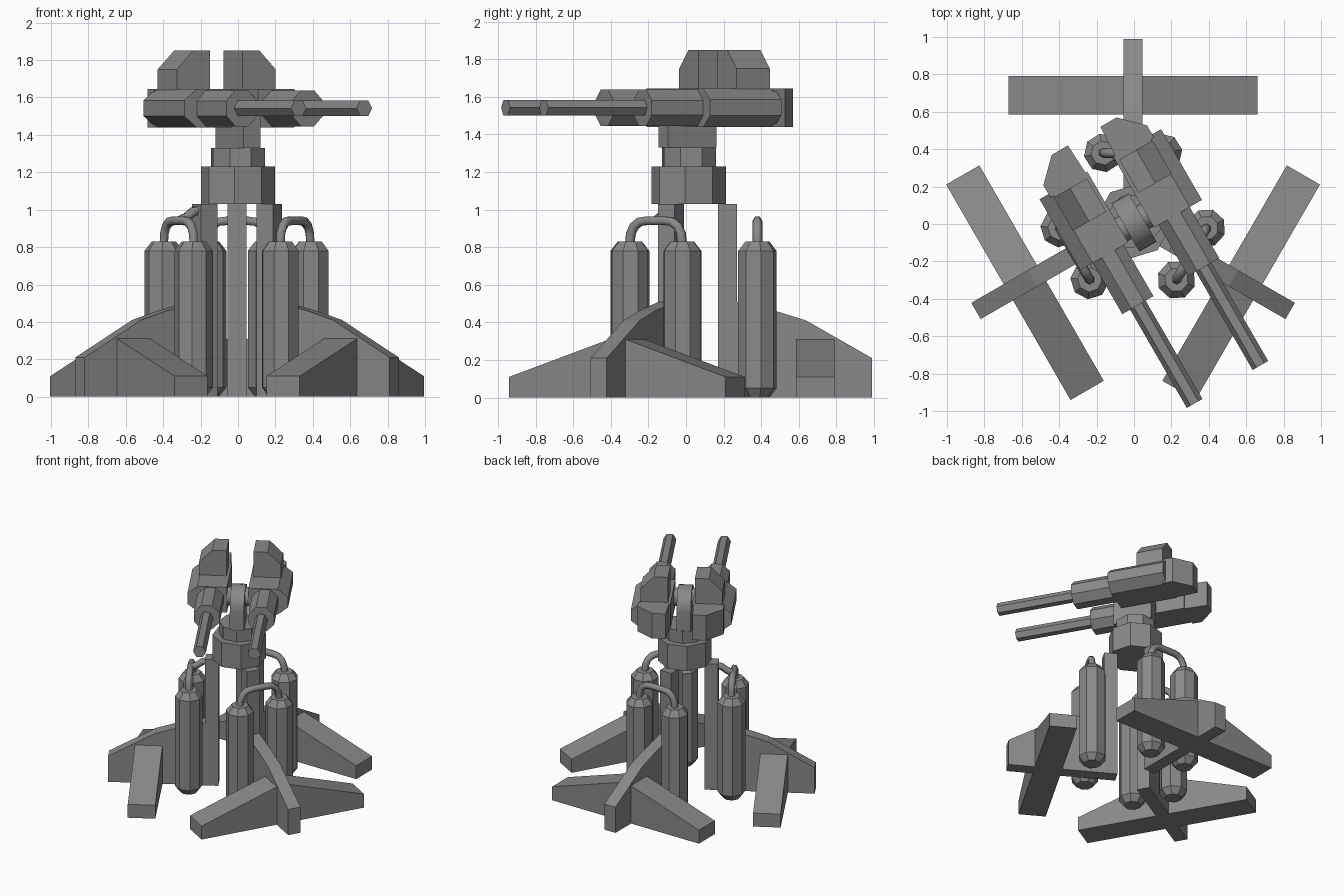
import bpy, bmesh
from math import radians, pi, cos, sin
from mathutils import Matrix, Vector

cube = bpy.data.objects.get("Cube")
if cube:
    bpy.data.objects.remove(cube, do_unlink=True)

grey = bpy.data.materials.new("steel_grey")
grey.use_nodes = True
grey.diffuse_color = (0.25, 0.25, 0.25, 1)
grey.node_tree.nodes["Principled BSDF"].inputs["Base Color"].default_value = (0.25, 0.25, 0.25, 1)


def add(name, mesh, matrix):
    mesh.materials.clear()
    mesh.materials.append(grey)
    mesh.transform(matrix)
    obj = bpy.data.objects.new(name, mesh)
    bpy.context.collection.objects.link(obj)
    return obj


def prism(name, outline, low, high, place, matrix):
    """Extrude a 2D outline from low to high; place(a, b, t) gives the 3D point."""
    bm = bmesh.new()
    ends = [[bm.verts.new(place(a, b, t)) for a, b in outline] for t in (low, high)]
    bm.faces.new(ends[0])
    bm.faces.new(ends[1])
    for i in range(len(outline)):
        j = (i + 1) % len(outline)
        bm.faces.new((ends[0][i], ends[0][j], ends[1][j], ends[1][i]))
    bmesh.ops.recalc_face_normals(bm, faces=bm.faces)
    mesh = bpy.data.meshes.new(name)
    bm.to_mesh(mesh)
    bm.free()
    return add(name, mesh, matrix)


def lathe(name, rings, sides, turn, matrix):
    """Faceted solid of revolution about z, from (radius, height) rings."""
    bm = bmesh.new()
    loops = [[bm.verts.new((r * cos(turn + 2 * pi * k / sides), r * sin(turn + 2 * pi * k / sides), z))
              for k in range(sides)] for r, z in rings]
    bm.faces.new(loops[0])
    bm.faces.new(loops[-1])
    for a, b in zip(loops, loops[1:]):
        for k in range(sides):
            n = (k + 1) % sides
            bm.faces.new((a[k], a[n], b[n], b[k]))
    bmesh.ops.recalc_face_normals(bm, faces=bm.faces)
    mesh = bpy.data.meshes.new(name)
    bm.to_mesh(mesh)
    bm.free()
    return add(name, mesh, matrix)


def pipe(name, points, matrix):
    curve = bpy.data.curves.new(name, "CURVE")
    curve.dimensions = "3D"
    curve.bevel_depth = 0.026
    curve.bevel_resolution = 1
    curve.use_fill_caps = True
    spline = curve.splines.new("POLY")
    spline.points.add(len(points) - 1)
    for p, co in zip(spline.points, points):
        p.co = (*co, 1)
    temp = bpy.data.objects.new(name + "_path", curve)
    bpy.context.collection.objects.link(temp)
    graph = bpy.context.evaluated_depsgraph_get()
    mesh = bpy.data.meshes.new_from_object(temp.evaluated_get(graph))
    bpy.data.objects.remove(temp, do_unlink=True)
    return add(name, mesh, matrix)


def plan(a, b, t):
    return (a, b, t)


def side(a, b, t):
    return (a, t, b)


def across(a, b, t):
    return (t, a, b)


# Three identical leg groups; local x points outward
base = Matrix.Translation((-0.005, 0.02, 0))
fin = [(0.2, 0), (0.97, 0), (0.97, 0.21), (0.62, 0.41), (0.46, 0.46), (0.2, 0.52)]
foot = [(-0.665, 0), (0.665, 0), (0.665, 0.11), (0.05, 0.31), (-0.05, 0.31), (-0.665, 0.11)]
bottle = [(0.065, 0), (0.104, 0.05), (0.104, 0.78), (0.065, 0.83)]
for label, angle in (("back", 90), ("right", 210), ("left", 330)):
    m = base @ Matrix.Rotation(radians(angle), 4, "Z")
    prism(label + "_leg_fin", fin, -0.05, 0.05, side, m)
    prism(label + "_pillar", [(0.15, -0.05), (0.25, -0.05), (0.25, 0.05), (0.15, 0.05)], 0, 1.03, plan, m)
    prism(label + "_foot", foot, 0.565, 0.77, across, m)
    for s in (-1, 1):
        lathe(f"{label}_tank_{'a' if s < 0 else 'b'}", bottle, 8, radians(10),
              m @ Matrix.Translation((0.36, 0.16 * s, 0)))
    # Arched hose joining the two tanks
    arch = [(0.16, 0.81), (0.155, 0.87), (0.135, 0.91), (0.1, 0.935), (0.06, 0.94)]
    path = [(0.36, -y, z) for y, z in arch] + [(0.36, y, z) for y, z in reversed(arch)]
    pipe(label + "_hose", path, m)
    if label == "right":
        pipe("feed_hose", [(0.36, 0, 0.94), (0.31, 0, 0.96), (0.27, 0, 0.99), (0.22, 0, 1.0)], m)

# Turret neck
neck = Matrix.Translation((0, 0.015, 0))
lathe("neck_collar", [(0.2, 1.03), (0.2, 1.23)], 8, radians(-5.7), neck)
lathe("neck_ring", [(0.15, 1.23), (0.15, 1.33)], 8, radians(-17), neck)

# Turret head; local x points along the barrels
head = Matrix.Translation((0, 0.008, 0)) @ Matrix.Rotation(radians(-60), 4, "Z")
yoke = [(-0.149, 1.33), (0.149, 1.33)]
yoke += [(0.149 * cos(pi * k / 16), 1.48 + 0.149 * sin(pi * k / 16)) for k in range(17)]
plate = prism("yoke", yoke, -0.053, 0.053, side, head)
to_x = Matrix.Rotation(radians(90), 4, "Y")
to_y = Matrix.Rotation(radians(-90), 4, "X")
axle = lathe("axle", [(0.07, -0.12), (0.07, 0.12)], 24, 0, head @ Matrix.Translation((0, 0, 1.54)) @ to_y)
for obj in (plate, axle):
    obj.select_set(True)
    bpy.context.view_layer.objects.active = obj
    bpy.ops.object.shade_smooth_by_angle(angle=radians(30))
    obj.select_set(False)

# Mirrored pair of guns
housing = [(0.08, 1.44), (0.3, 1.44), (0.375, 1.5), (0.375, 1.585), (0.3, 1.645), (0.08, 1.645)]
rear = [(-0.34, 0.09), (-0.533, 0.1), (-0.533, 0.2), (-0.415, 0.32), (-0.34, 0.32)]
box = [(0.1, 1.64), (0.305, 1.64), (0.305, 1.75), (0.205, 1.85), (0.1, 1.85)]
for label, s in (("left", 1), ("right", -1)):
    prism(label + "_gun_housing", [(s * v, z) for v, z in housing], -0.36, 0.077, across, head)
    prism(label + "_gun_breech", [(u, s * v) for u, v in rear], 1.44, 1.645, plan, head)
    prism(label + "_ammo_box", [(s * v, z) for v, z in box], -0.33, -0.125, across, head)
    bore = head @ Matrix.Translation((0, 0.203 * s, 1.542)) @ to_x
    lathe(label + "_barrel_shroud", [(0.104, 0.05), (0.104, 0.393)], 8, radians(22.5), bore)
    lathe(label + "_barrel", [(0.048, 0.35), (0.048, 1.0)], 6, radians(90), bore)
